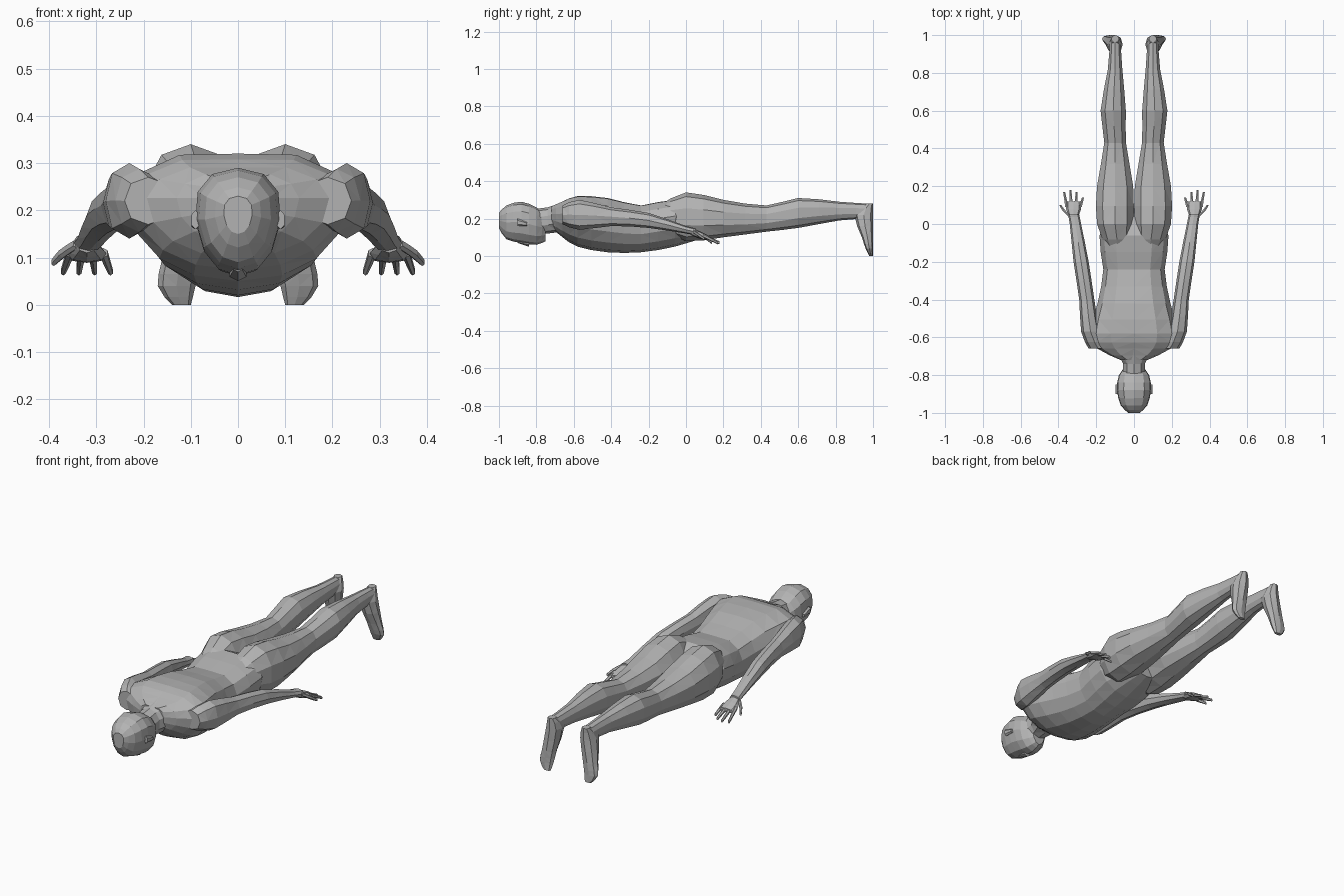
import bpy, bmesh, math
from mathutils import Vector

cube = bpy.data.objects.get("Cube")
if cube:
    bpy.data.objects.remove(cube, do_unlink=True)

# One plain grey for the whole body
grey = bpy.data.materials.new("plain grey")
grey.use_nodes = True
grey.diffuse_color = (.45, .45, .45, 1)
grey.node_tree.nodes["Principled BSDF"].inputs["Base Color"].default_value = grey.diffuse_color


def section(y, z, wide, deep, x=0):
    """One oval cross-section: its centre, half width and half depth."""
    return Vector((x, y, z, wide, deep))


def with_midpoints(sections):
    """Add a section halfway along a smooth curve between each neighbouring pair."""
    result = [sections[0]]
    padded = [sections[0], *sections, sections[-1]]
    for before, start, end, after in zip(padded, padded[1:], padded[2:], padded[3:]):
        middle = (start + end) / 2
        outer = (before + after) / 2
        result += [middle + (middle - outer) / 8, end]
    return result


def rounded(value, squareness):
    """Push a sine or cosine outwards, so that an oval becomes boxier."""
    return math.copysign(abs(value) ** squareness, value)


def loft(name, sections, sides=8, hanging=False, taper=0, groove=0, squareness=.9):
    """Skin the sections; they stand across y, or lie across z when hanging."""
    bm = bmesh.new()
    rings = []
    for x, y, z, wide, deep in with_midpoints(sections):
        ring = []
        for i in range(sides):
            angle = math.tau * i / sides + math.pi / 2
            across = rounded(math.cos(angle), squareness)
            along = rounded(math.sin(angle), squareness)
            u = wide * across * (1 + taper * along)
            v = deep * along - (groove if i == 0 else 0)
            offset = Vector((u, v, 0)) if hanging else Vector((u, 0, v))
            ring.append(bm.verts.new(Vector((x, y, z)) + offset))
        rings.append(ring)
    for near, far in zip(rings, rings[1:]):
        for i in range(sides):
            j = (i + 1) % sides
            bm.faces.new((near[i], near[j], far[j], far[i]))
    bm.faces.new(rings[0])
    bm.faces.new(rings[-1])
    bmesh.ops.triangulate(bm, faces=bm.faces[:])
    bmesh.ops.recalc_face_normals(bm, faces=bm.faces[:])
    mesh = bpy.data.meshes.new(name)
    bm.to_mesh(mesh)
    bm.free()
    mesh.materials.append(grey)
    part = bpy.data.objects.new(name, mesh)
    bpy.context.collection.objects.link(part)


def pair(name, sections, **options):
    """Make the same part on both sides of the body."""
    for label, side in (("left", 1), ("right", -1)):
        mirrored = [Vector((side * s[0], *s[1:])) for s in sections]
        loft(f"{label}_{name}", mirrored, **options)


# Torso, from the collar to the hips, with a furrow along the spine
loft("torso", [
    section(y=-.72, z=.21, wide=.07, deep=.06),
    section(y=-.66, z=.2, wide=.19, deep=.1),
    section(y=-.58, z=.19, wide=.23, deep=.14),
    section(y=-.42, z=.17, wide=.19, deep=.15),
    section(y=-.24, z=.15, wide=.16, deep=.13),
    section(y=-.06, z=.18, wide=.18, deep=.13),
    section(y=.1, z=.16, wide=.09, deep=.06),
], sides=14, taper=.15, groove=.01)

# Neck and head, with the face turned down
loft("neck", [
    section(y=-.84, z=.18, wide=.07, deep=.07),
    section(y=-.74, z=.19, wide=.06, deep=.07),
    section(y=-.66, z=.21, wide=.11, deep=.08),
], sides=10)
loft("head", [
    section(y=-1, z=.19, wide=.03, deep=.04),
    section(y=-.96, z=.18, wide=.07, deep=.09),
    section(y=-.88, z=.18, wide=.09, deep=.11),
    section(y=-.8, z=.16, wide=.08, deep=.1),
    section(y=-.75, z=.15, wide=.04, deep=.07),
], sides=12, taper=.15)
loft("nose", [
    section(y=-.9, z=.08, wide=.01, deep=.01),
    section(y=-.84, z=.07, wide=.02, deep=.02),
], sides=6)
pair("ear", [
    section(x=.09, y=-.9, z=.18, wide=.01, deep=.02),
    section(x=.09, y=-.85, z=.17, wide=.01, deep=.01),
], sides=6)

# Legs, from the buttock past the knee and calf to the ankle
pair("leg", [
    section(x=.08, y=-.14, z=.21, wide=.06, deep=.06),
    section(x=.1, y=0, z=.21, wide=.1, deep=.13),
    section(x=.1, y=.2, z=.2, wide=.1, deep=.1),
    section(x=.1, y=.43, z=.2, wide=.06, deep=.07),
    section(x=.11, y=.6, z=.23, wide=.07, deep=.08),
    section(x=.1, y=.82, z=.24, wide=.04, deep=.05),
    section(x=.1, y=.97, z=.24, wide=.03, deep=.04),
], sides=10)

# Feet hang down, with the toes pointing at the floor
pair("foot", [
    section(x=.1, y=.98, z=.28, wide=.02, deep=.02),
    section(x=.1, y=.95, z=.22, wide=.04, deep=.05),
    section(x=.12, y=.97, z=.1, wide=.04, deep=.03),
    section(x=.13, y=.98, z=.04, wide=.04, deep=.02),
    section(x=.12, y=.99, z=0, wide=.02, deep=.01),
], hanging=True)

# Arms, from the shoulder past the elbow to the wrist
pair("arm", [
    section(x=.19, y=-.66, z=.22, wide=.05, deep=.05),
    section(x=.23, y=-.57, z=.22, wide=.05, deep=.08),
    section(x=.25, y=-.4, z=.21, wide=.04, deep=.05),
    section(x=.28, y=-.2, z=.19, wide=.04, deep=.04),
    section(x=.31, y=0, z=.14, wide=.03, deep=.02),
    section(x=.32, y=.05, z=.13, wide=.03, deep=.02),
])

# Hands: a palm, four fanned fingers and a thumb
pair("palm", [
    section(x=.32, y=.03, z=.13, wide=.02, deep=.02),
    section(x=.32, y=.08, z=.11, wide=.04, deep=.02),
    section(x=.32, y=.12, z=.1, wide=.04, deep=.01),
])
reaches = {"little": .14, "ring": .17, "middle": .18, "index": .17}
for i, (finger, reach) in enumerate(reaches.items()):
    spread = (i - 1.5) / 3
    pair(f"{finger}_finger", [
        section(x=.32 + spread * .07, y=.09, z=.11, wide=.01, deep=.01),
        section(x=.32 + spread * .1, y=reach, z=.07, wide=.006, deep=.008),
    ], sides=6)
pair("thumb", [
    section(x=.34, y=.04, z=.13, wide=.01, deep=.01),
    section(x=.37, y=.07, z=.11, wide=.01, deep=.01),
    section(x=.39, y=.1, z=.09, wide=.006, deep=.008),
], sides=6)
